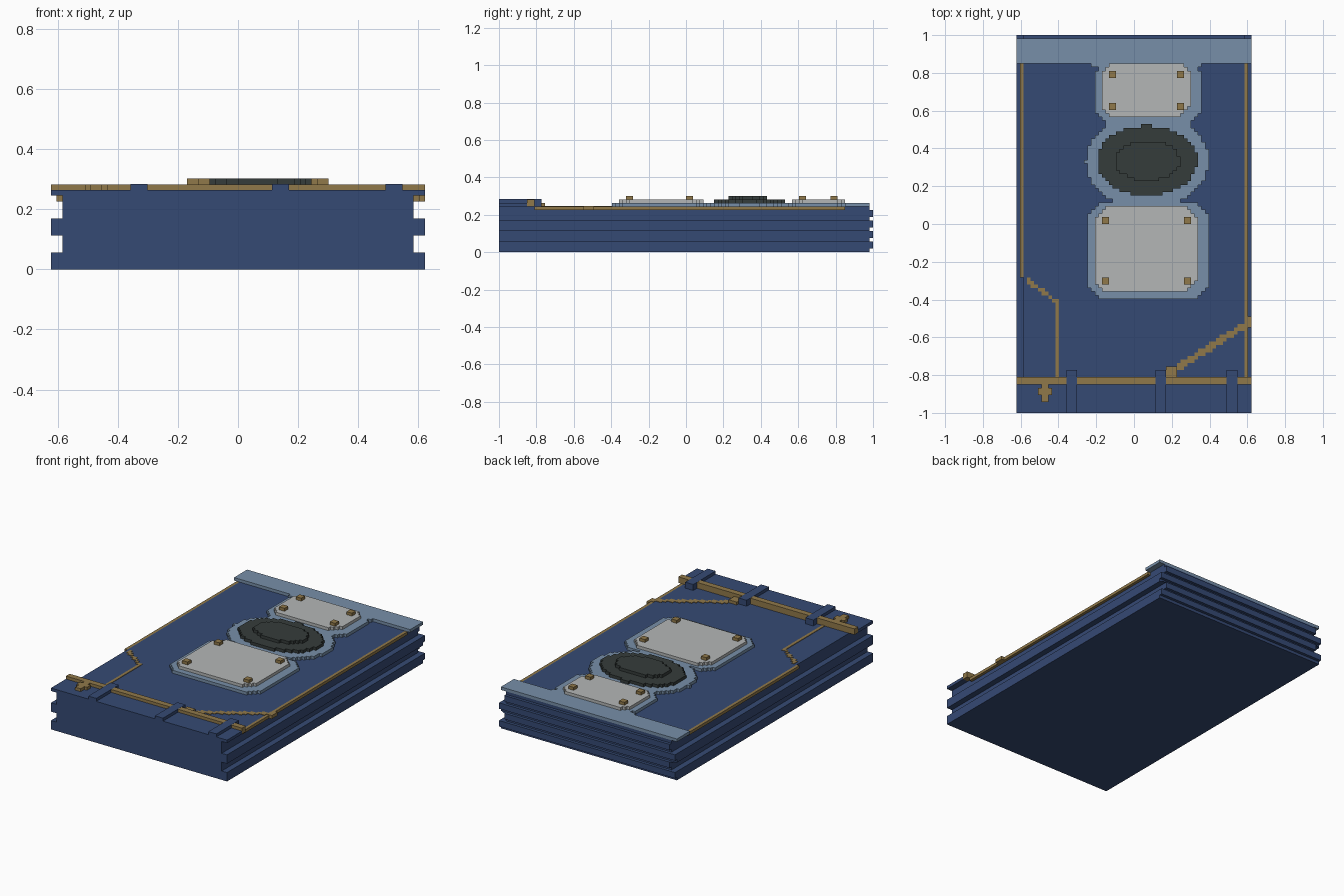
import bpy, bmesh

if "Cube" in bpy.data.objects:
    bpy.data.objects.remove(bpy.data.objects["Cube"])

U = 2 / 106            # size of one block
NX, NY = 66, 106       # blocks across and along
CX = 0.07              # centre line of the raised fittings


def material(name, rgb):
    m = bpy.data.materials.new(name)
    m.diffuse_color = (*rgb, 1)
    m.use_nodes = True
    m.node_tree.nodes["Principled BSDF"].inputs["Base Color"].default_value = m.diffuse_color
    return m


BLUE = material("navy_blue", (0.036, 0.068, 0.175))
PALE = material("pale_blue", (0.185, 0.275, 0.395))
GOLD = material("dull_gold", (0.280, 0.190, 0.068))
GREY = material("light_grey", (0.455, 0.470, 0.470))
DARK = material("charcoal", (0.036, 0.045, 0.043))


def finish(name, bm, mat):
    bmesh.ops.recalc_face_normals(bm, faces=bm.faces[:])
    me = bpy.data.meshes.new(name)
    bm.to_mesh(me)
    bm.free()
    me.materials.append(mat)
    bpy.context.collection.objects.link(bpy.data.objects.new(name, me))


def layer(name, inside, z0, z1, mat, lift=0.0):
    """Slab of blocks wherever inside(x, y) holds, from layer z0 to layer z1."""
    cells = {(i, j) for i in range(NX) for j in range(NY)
             if inside((i + 0.5 - NX / 2) * U, (j + 0.5 - NY / 2) * U)}
    bm = bmesh.new()
    made = {}

    def vert(i, j, top):
        key = (i, j, top)
        if key not in made:
            z = z1 * U + lift if top else z0 * U
            made[key] = bm.verts.new(((i - NX / 2) * U, (j - NY / 2) * U, z))
        return made[key]

    for i, j in cells:
        ring = [(i, j), (i + 1, j), (i + 1, j + 1), (i, j + 1)]
        bm.faces.new([vert(*p, True) for p in ring])
        bm.faces.new([vert(*p, False) for p in reversed(ring)])
        # walls only where the neighbouring block is empty
        for n, (di, dj) in enumerate([(0, -1), (1, 0), (0, 1), (-1, 0)]):
            if (i + di, j + dj) not in cells:
                a, b = ring[n], ring[(n + 1) % 4]
                bm.faces.new([vert(*a, False), vert(*b, False),
                              vert(*b, True), vert(*a, True)])
    finish(name, bm, mat)


def rect(x0, x1, y0, y1, cut=0.0):
    """Rectangle test with clipped corners."""
    def test(x, y):
        dx, dy = min(x - x0, x1 - x), min(y - y0, y1 - y)
        return dx > 0 and dy > 0 and dx + dy > cut
    return test


def ellipse(cx, cy, a, b):
    return lambda x, y: ((x - cx) / a) ** 2 + ((y - cy) / b) ** 2 < 1


def union(*tests):
    return lambda x, y: any(t(x, y) for t in tests)


# Body: one skin with side ribs three layers tall and back ribs two layers tall
rings = []
for k in range(13):
    half = 31 if 3 <= k < 6 or k >= 9 else 33
    back = 52 if k % 3 == 0 else 53
    if rings and rings[-1][:2] == (half, back):
        rings[-1] = (half, back, k + 1)
    else:
        rings += [(half, back, k), (half, back, k + 1)]
bm = bmesh.new()
loops = [[bm.verts.new((x * U, y * U, z * U))
          for x, y in ((-h, -53), (h, -53), (h, b), (-h, b))] for h, b, z in rings]
for low, high in zip(loops, loops[1:]):
    for n in range(4):
        m = (n + 1) % 4
        quad = [low[n], low[m], high[m], high[n]]
        if (low[n].co - high[n].co).length + (low[m].co - high[m].co).length > 1e-6:
            bm.faces.new(quad)
bm.faces.new(loops[0][::-1])
bm.faces.new(loops[-1])
bmesh.ops.remove_doubles(bm, verts=bm.verts[:], dist=1e-5)
finish("ribbed_body", bm, BLUE)

# Raised front lip with three clips over the cross bar
layer("front_lip", rect(-0.63, 0.63, -1.01, -0.847), 13, 14, BLUE)
clips = [rect(x - 0.029, x + 0.029, -1.01, -0.772) for x in (-0.332, 0.139, 0.516)]
in_clip = union(*clips)
layer("bar_clips", in_clip, 13, 15, BLUE, 0.0005)
bar = rect(-0.63, 0.63, -0.847, -0.81)
layer("cross_bar", lambda x, y: bar(x, y) and not in_clip(x, y), 13, 15, GOLD)
layer("bar_knob", union(rect(-0.495, -0.455, -0.94, -0.847),
                        rect(-0.512, -0.436, -0.91, -0.868)), 14, 15, GOLD)

# Gold edge trims and inlaid lines
layer("left_trim", rect(-0.605, -0.585, -0.285, 0.848), 12, 13, GOLD)
layer("right_trim", rect(0.585, 0.605, -0.81, 0.848), 12, 13, GOLD)
layer("left_line", union(
    rect(-0.415, -0.396, -0.81, -0.415),
    lambda x, y: -0.575 < x < -0.40 and abs(y + 0.295 + 0.72 * (x + 0.57)) < 0.0125),
    12, 13, GOLD, 0.003)
layer("right_line", lambda x, y: x > 0.22 and abs(y + 0.785 - 0.64 * (x - 0.195)) < 0.021,
      12, 13, GOLD, 0.003)
layer("right_line_foot", rect(0.168, 0.225, -0.81, -0.755), 13, 14, GOLD)

# Pale base: back strip, two pads and the ring between them
layer("pale_base", union(
    rect(-0.63, 0.63, 0.848, 0.981),
    rect(-0.205, 0.35, 0.53, 0.86, 0.055),
    rect(-0.22, 0.365, 0.83, 0.86),
    ellipse(CX, 0.335, 0.325, 0.255),
    rect(-0.15, 0.285, 0.51, 0.60),
    rect(-0.09, 0.225, 0.08, 0.16),
    rect(-0.247, 0.395, -0.395, 0.115, 0.065)), 13, 14, PALE)

# Grey plates
layer("front_plate", rect(-0.205, 0.335, -0.36, 0.086, 0.055), 14, 15, GREY)
layer("back_plate", rect(-0.17, 0.30, 0.567, 0.855, 0.055), 14, 15, GREY)

# Gold studs on the plates
studs = [(x, y) for x in (-0.156, 0.281) for y in (-0.30, 0.022)]
studs += [(x, y) for x in (-0.117, 0.243) for y in (0.625, 0.795)]
layer("plate_studs", union(*[rect(x - 0.019, x + 0.019, y - 0.019, y + 0.019)
                             for x, y in studs]), 15, 16, GOLD)

# Stepped dark dial
layer("dial", union(ellipse(CX, 0.335, 0.267, 0.185),
                    rect(0.055, 0.075, 0.45, 0.53)), 14, 15, DARK)
layer("dial_top", ellipse(CX, 0.335, 0.172, 0.107), 15, 16, DARK)
